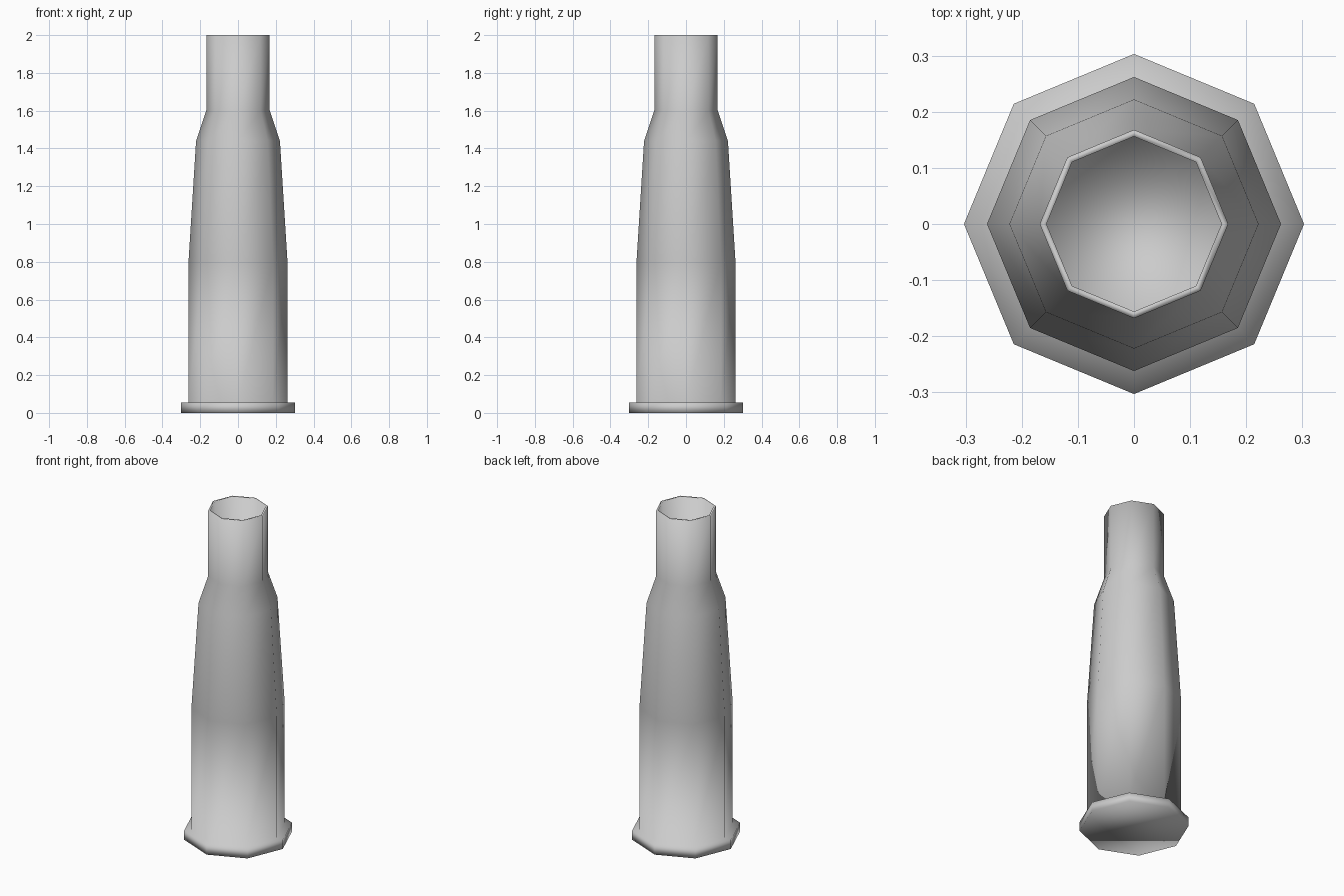
import bpy, bmesh
from math import cos, sin, pi

if "Cube" in bpy.data.objects:
    bpy.data.objects.remove(bpy.data.objects["Cube"])

SIDES = 8

# Outer wall from base to mouth, then lip and inner wall down to the floor (radius, z)
profile = [
    (0.303, 0.0), (0.303, 0.055),      # rim
    (0.262, 0.055), (0.262, 0.80),     # body
    (0.222, 1.44), (0.168, 1.60),      # taper and shoulder
    (0.168, 2.0), (0.156, 2.0),        # neck and lip
    (0.156, 1.60),                     # inside of neck
]

bm = bmesh.new()
rings = [[bm.verts.new((r * cos(2 * pi * i / SIDES), r * sin(2 * pi * i / SIDES), z))
          for i in range(SIDES)] for r, z in profile]

# Walls between neighbouring rings
for low, high in zip(rings, rings[1:]):
    for i in range(SIDES):
        j = (i + 1) % SIDES
        bm.faces.new((low[i], low[j], high[j], high[i]))

# Base and inner floor
bm.faces.new(rings[0][::-1])
bm.faces.new(rings[-1])

# Smooth shading all over
for face in bm.faces:
    face.smooth = True

mesh = bpy.data.meshes.new("hollow_casing")
bm.to_mesh(mesh)
bm.free()
casing = bpy.data.objects.new("hollow_casing", mesh)
bpy.context.collection.objects.link(casing)
